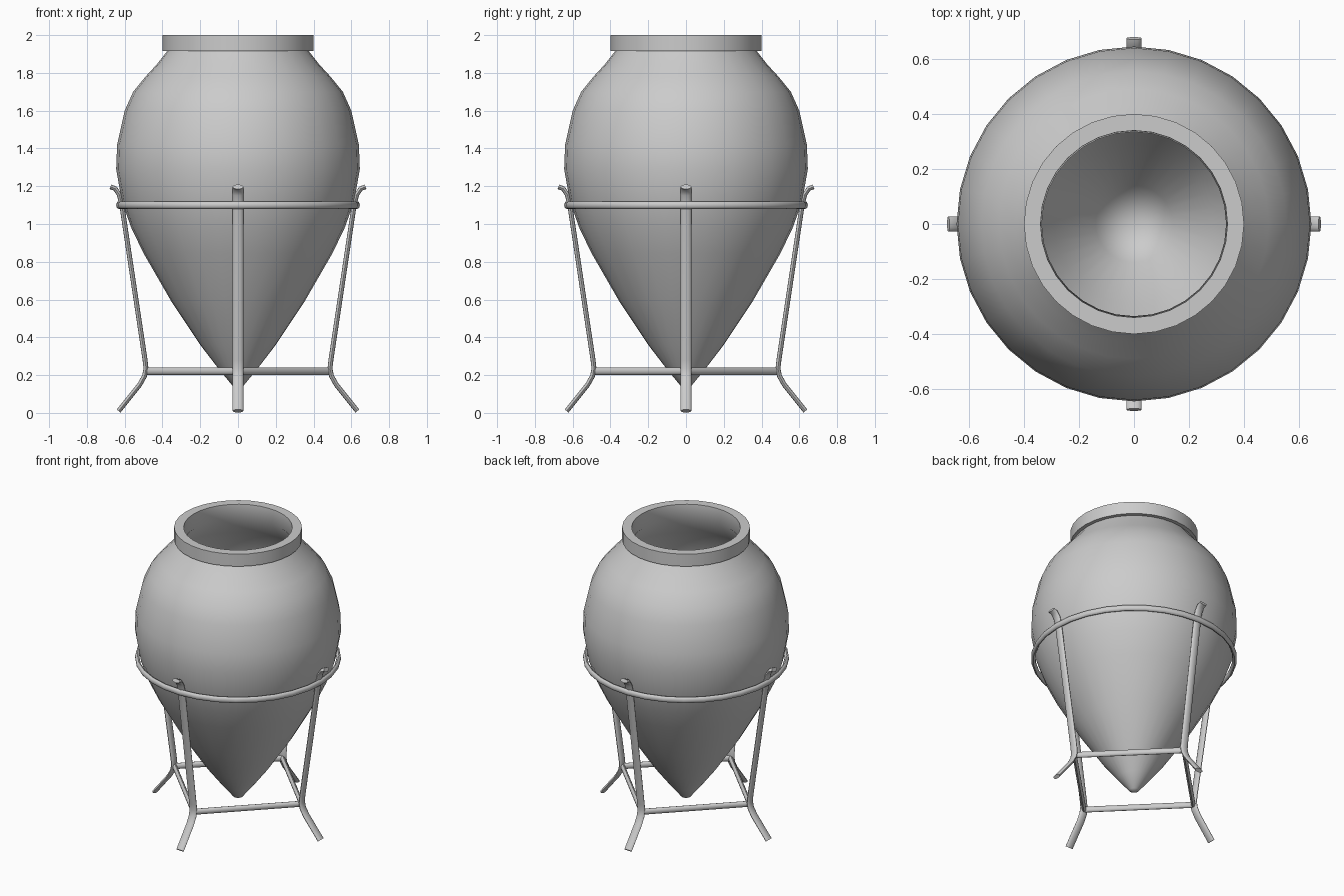
import bpy, bmesh
from math import sin, cos, pi, radians
from mathutils import Vector, Matrix

cube = bpy.data.objects.get("Cube")
if cube:
    bpy.data.objects.remove(cube, do_unlink=True)

GREY = (0.6, 0.6, 0.6, 1)
mat = bpy.data.materials.new("plain grey")
mat.use_nodes = True
mat.diffuse_color = GREY
mat.node_tree.nodes["Principled BSDF"].inputs["Base Color"].default_value = GREY


def finish(name, bm, angle=40):
    bmesh.ops.remove_doubles(bm, verts=bm.verts, dist=1e-5)
    bmesh.ops.recalc_face_normals(bm, faces=bm.faces)
    mesh = bpy.data.meshes.new(name)
    bm.to_mesh(mesh)
    bm.free()
    mesh.materials.append(mat)
    obj = bpy.data.objects.new(name, mesh)
    bpy.context.collection.objects.link(obj)
    bpy.ops.object.select_all(action='DESELECT')
    obj.select_set(True)
    bpy.context.view_layer.objects.active = obj
    bpy.ops.object.shade_smooth_by_angle(angle=radians(angle))
    return obj


def lathe(name, profile, sides, closed=False):
    """Spin an (r, z) profile around the z axis."""
    bm = bmesh.new()
    verts = [bm.verts.new((r, 0, z)) for r, z in profile]
    pairs = list(zip(verts, verts[1:] + (verts[:1] if closed else [])))
    edges = [bm.edges.new(p) for p in pairs if p[0] != p[1]]
    if not closed and len(edges) == len(verts):
        edges.pop()
    bmesh.ops.spin(bm, geom=verts + edges, axis=(0, 0, 1), cent=(0, 0, 0),
                   angle=2 * pi, steps=sides, use_merge=False)
    return finish(name, bm)


def sweep(name, path, side, half_width, half_depth, turn=0, sides=12):
    """Loft an oval section along a path; side is the section's wide axis."""
    bm = bmesh.new()
    points = [Vector(p) for p in path]
    side = Vector(side).normalized()
    rings = []
    for i, p in enumerate(points):
        tangent = (points[min(i + 1, len(points) - 1)] - points[max(i - 1, 0)]).normalized()
        out = tangent.cross(side).normalized()
        rings.append([bm.verts.new(p + side * half_width * cos(2 * pi * k / sides)
                                   + out * half_depth * sin(2 * pi * k / sides))
                      for k in range(sides)])
    for a, b in zip(rings, rings[1:]):
        for k in range(sides):
            n = (k + 1) % sides
            bm.faces.new((a[k], a[n], b[n], b[k]))
    bm.faces.new(rings[0])
    bm.faces.new(rings[-1])
    bmesh.ops.rotate(bm, verts=bm.verts, cent=(0, 0, 0), matrix=Matrix.Rotation(turn, 3, 'Z'))
    return finish(name, bm)


# Pointed jar: outer wall, flat collar and hollow inside in one profile
outer = [(0, 0.13), (0.03, 0.145), (0.1, 0.23), (0.2, 0.36), (0.35, 0.585), (0.5, 0.845),
         (0.565, 0.98), (0.615, 1.12), (0.645, 1.29), (0.64, 1.42), (0.6, 1.6),
         (0.555, 1.7), (0.49, 1.78), (0.43, 1.845), (0.375, 1.915)]
collar = [(0.4, 1.915), (0.4, 2.0), (0.34, 2.0), (0.335, 1.9)]
inner = [(0.44, 1.76), (0.54, 1.6), (0.585, 1.4), (0.585, 1.29), (0.55, 1.12),
         (0.44, 0.86), (0.29, 0.6), (0.14, 0.37), (0, 0.22)]
lathe("jar", outer + collar + inner, 32)

# Hoop around the jar, with a flattened oval section
hoop = [(0.631 + 0.014 * cos(2 * pi * k / 12), 1.1 + 0.02 * sin(2 * pi * k / 12))
        for k in range(12)]
lathe("hoop", hoop, 32, closed=True)

# Four bent legs and the straight bars joining them
leg = [(0.675, 0, 1.197), (0.65, 0, 1.187), (0.628, 0, 1.155), (0.615, 0, 1.1),
       (0.492, 0, 0.28), (0.487, 0, 0.235), (0.495, 0, 0.195), (0.52, 0, 0.15),
       (0.632, 0, 0.01)]
for i, place in enumerate(("left", "back", "right", "front")):
    turn = i * pi / 2
    sweep(place + "_leg", leg, (0, 1, 0), 0.028, 0.013, turn)
    sweep(place + "_cross_bar", [(0.485, 0, 0.22), (0, 0.485, 0.22)],
          (0, 0, 1), 0.02, 0.014, turn)
